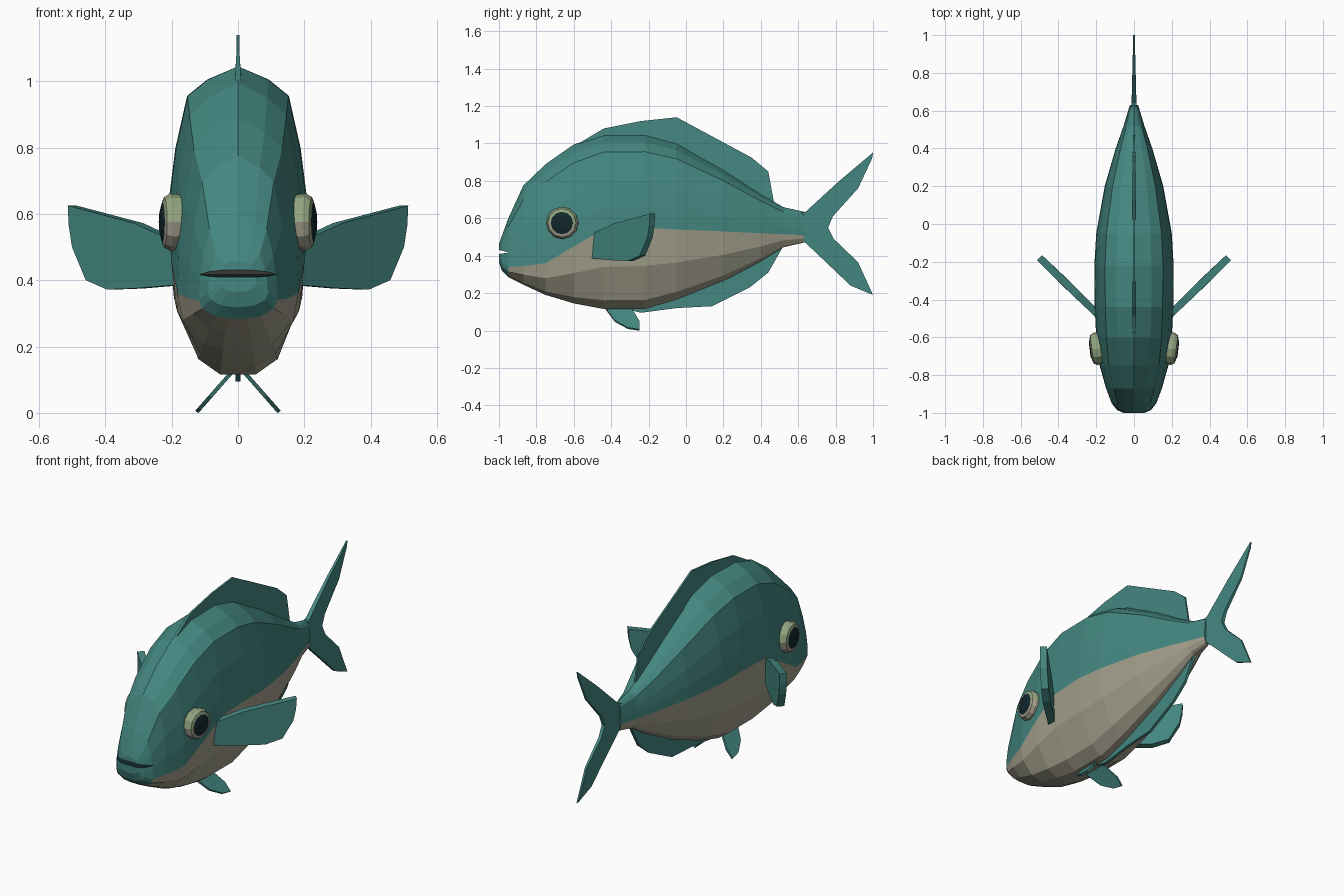
import bpy, bmesh, math
from mathutils import Vector, Matrix

if "Cube" in bpy.data.objects:
    bpy.data.objects.remove(bpy.data.objects["Cube"])


def material(name, rgb):
    m = bpy.data.materials.new(name)
    m.diffuse_color = (*rgb, 1)
    m.use_nodes = True
    m.node_tree.nodes["Principled BSDF"].inputs["Base Color"].default_value = m.diffuse_color
    return m


TEAL = material("teal scales", (0.058, 0.242, 0.218))
BELLY = material("pale belly", (0.36, 0.345, 0.26))
GREEN = material("eye green", (0.29, 0.38, 0.22))
DARK = material("dark pupil", (0.006, 0.02, 0.024))


def finish(bm, name, mats):
    bmesh.ops.recalc_face_normals(bm, faces=bm.faces)
    me = bpy.data.meshes.new(name)
    bm.to_mesh(me)
    bm.free()
    for m in mats:
        me.materials.append(m)
    ob = bpy.data.objects.new(name, me)
    bpy.context.collection.objects.link(ob)
    return ob


# Body stations: y, bottom, colour split, top, half width
STATIONS = [
    (-1.00, .365, .39, .46, .055), (-.985, .32, .36, .505, .09),
    (-.95, .285, .34, .60, .118), (-.87, .245, .345, .775, .148),
    (-.75, .19, .36, .89, .182), (-.60, .145, .45, .995, .20),
    (-.44, .115, .54, 1.045, .208), (-.22, .115, .55, 1.045, .21),
    (-.05, .165, .54, 1.0, .20), (.20, .265, .53, .86, .155),
    (.40, .37, .52, .73, .097), (.52, .445, .515, .66, .055),
    (.63, .47, .51, .635, .022)]
# Half section: width share, height share below / above the colour split
LOWER = [(.25, 0), (.57, .11), (.92, .53), (1, 1)]
UPPER = [(.98, .23), (.90, .50), (.73, .82), (.44, .92), (0, 1)]


def build_body():
    bm = bmesh.new()
    rings = []
    for y, bot, mid, top, w in STATIONS:
        half = [(w * a, bot + (mid - bot) * b) for a, b in LOWER]
        half += [(w * a, mid + (top - mid) * b) for a, b in UPPER]
        pts = half + [(-x, z) for x, z in reversed(half[:-1])]
        rings.append([bm.verts.new((x, y, z)) for x, z in pts])
    n = len(rings[0])
    for k, (r, s) in enumerate(zip(rings, rings[1:])):
        for i in range(n):
            j = (i + 1) % n
            f = bm.faces.new((r[i], r[j], s[j], s[i]))
            below = i < 3 or i >= n - 4
            f.material_index = 1 if below and k >= 2 else 0
    bm.faces.new(rings[0])
    bm.faces.new(rings[-1])
    return finish(bm, "body", [TEAL, BELLY, DARK])


body = build_body()

# Mouth: a wedge cut across the snout
bm = bmesh.new()
left, right = [[bm.verts.new((x, y, z)) for y, z in
                ((-1.05, .402), (-1.05, .442), (-.945, .417))] for x in (-.2, .2)]
bm.faces.new(left)
bm.faces.new(right)
for i in range(3):
    j = (i + 1) % 3
    f = bm.faces.new((left[i], left[j], right[j], right[i]))
    f.material_index = (0, 1, 2)[i]
cutter = finish(bm, "mouth_cutter", [TEAL, BELLY, DARK])
cutter.hide_render = True
cutter.hide_viewport = False
mod = body.modifiers.new("mouth", 'BOOLEAN')
mod.operation = 'DIFFERENCE'
mod.solver = 'EXACT'
mod.object = cutter
bpy.context.view_layer.objects.active = body
bpy.ops.object.modifier_apply(modifier=mod.name)
bpy.data.objects.remove(cutter)


def fin(name, pts, normal, thick):
    """Plate around an outline; thick gives the half thickness at a point."""
    bm = bmesh.new()
    nv = Vector(normal).normalized()
    sides = [[bm.verts.new(Vector(p) + nv * s * thick(p)) for p in pts] for s in (1, -1)]
    a, b = sides
    bm.faces.new(a)
    bm.faces.new(b[::-1])
    for i in range(len(pts)):
        j = (i + 1) % len(pts)
        bm.faces.new((a[i], b[i], b[j], a[j]))
    return finish(bm, name, [TEAL])


# Middle fins in the y-z plane
dorsal = [(-.60, .985), (-.44, 1.08), (-.24, 1.12), (-.05, 1.14), (.35, .925),
          (.44, .85), (.475, .66), (.2, .83), (-.05, .97), (-.24, 1.0), (-.44, 1.0)]
fin("dorsal_fin", [(0, y, z) for y, z in dorsal], (1, 0, 0),
    lambda p: .010 if p[2] < 1.01 and p[1] < .3 else .005)
anal = [(-.36, .125), (-.24, .095), (-.05, .12), (.14, .13), (.34, .23),
        (.44, .31), (.525, .46), (.40, .42), (.2, .31), (-.05, .20)]
fin("anal_fin", [(0, y, z) for y, z in anal], (1, 0, 0), lambda p: .008)
tail = [(.61, .625), (.64, .635), (.82, .80), (1.0, .952), (.995, .92), (.92, .76),
        (.785, .61), (.76, .55), (.79, .49), (.92, .365), (1.0, .19),
        (.88, .24), (.64, .468), (.61, .48)]
fin("tail_fin", [(0, y, z) for y, z in tail], (1, 0, 0),
    lambda p: .014 - .025 * (p[1] - .6))

# Paired fins and eyes
pectoral = [(.18, .515), (.22, .535), (.30, .572), (.50, .625), (.497, .565),
            (.487, .50), (.445, .40), (.38, .372), (.30, .375), (.18, .385)]
pelvic = [(-.44, .13), (-.38, .05), (-.31, .012), (-.25, .003), (-.248, .045),
          (-.28, .10), (-.30, .13)]
for s, side in ((1, "right"), (-1, "left")):
    fin(side + "_pectoral_fin", [(s * x, -.47 + (x - .20) * .97, z) for x, z in pectoral],
        (s * .7, -.72, 0), lambda p: .022 - .02 * abs(abs(p[0]) - .36))
    fin(side + "_pelvic_fin", [(s * (.03 + (.11 - z) * .88), y, z) for y, z in pelvic],
        (s * .75, 0, .66), lambda p: .006)

    # Eye: stepped disc, green above and pale below, with a dark pupil
    bm = bmesh.new()
    rings = []
    for x, r in ((-.04, .082), (.008, .086), (.026, .076), (.031, .060), (.038, .035)):
        rings.append([bm.verts.new((x, r * math.cos(i * math.tau / 12),
                                    r * math.sin(i * math.tau / 12))) for i in range(12)])
    for k, (a, b) in enumerate(zip(rings, rings[1:])):
        for i in range(12):
            j = (i + 1) % 12
            f = bm.faces.new((a[i], a[j], b[j], b[i]))
            f.material_index = 2 if k == 3 else (0 if i < 6 else 1)
    bm.faces.new(rings[-1]).material_index = 2
    bm.faces.new(rings[0])
    bm.transform(Matrix.Translation((.197, -.66, .575)) @ Matrix.Rotation(math.radians(-7), 4, 'Z'))
    bm.transform(Matrix.Diagonal((s, 1, 1, 1)))
    finish(bm, side + "_eye", [GREEN, BELLY, DARK])
